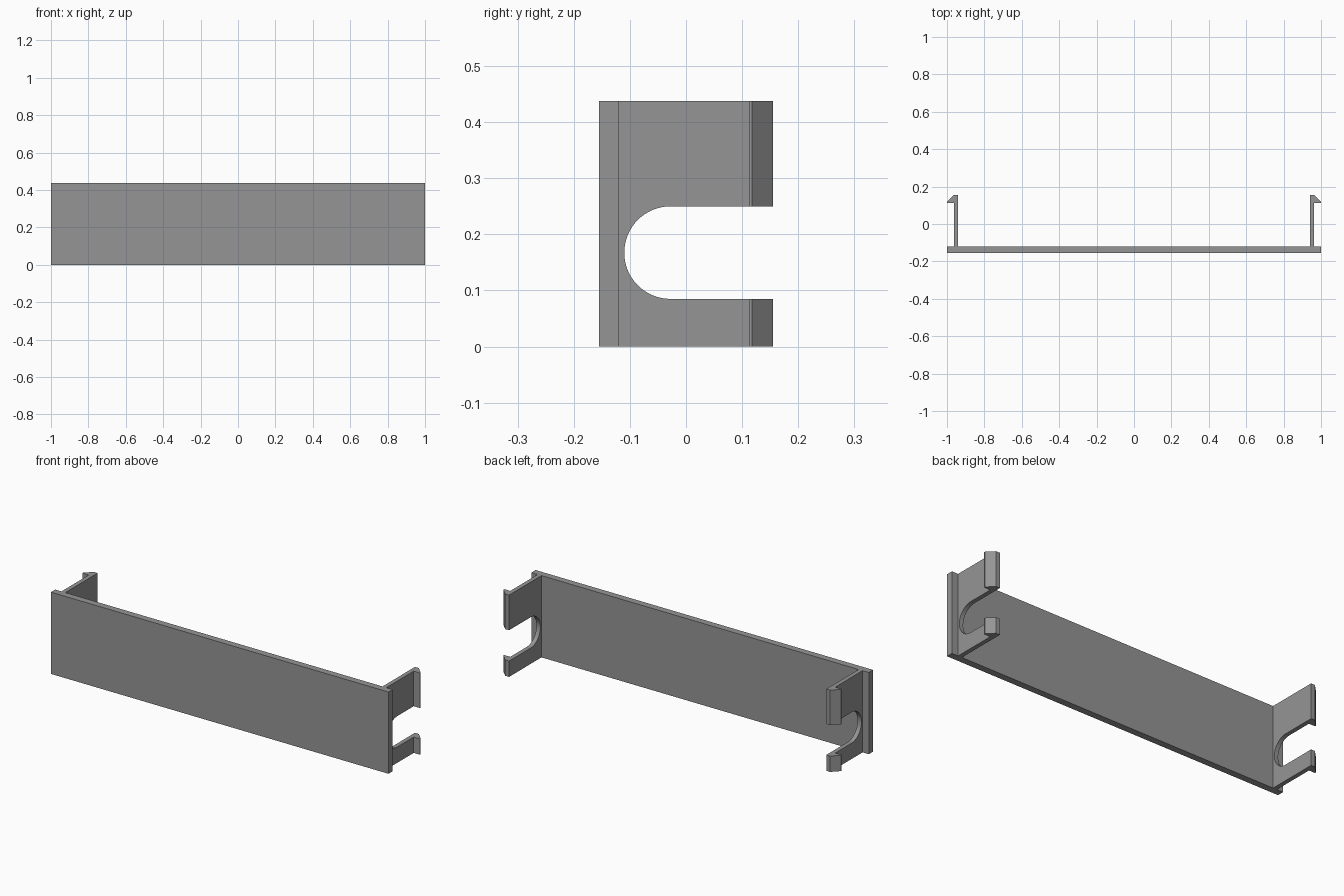
import bpy, bmesh, math

if "Cube" in bpy.data.objects:
    bpy.data.objects.remove(bpy.data.objects["Cube"])

HEIGHT = 0.438

grey = bpy.data.materials.new("plain grey")
grey.diffuse_color = (0.3, 0.3, 0.3, 1)
grey.use_nodes = True
grey.node_tree.nodes["Principled BSDF"].inputs["Base Color"].default_value = grey.diffuse_color


def prism(name, points, offset):
    """Extrude a closed outline of 3D points by an offset."""
    bm = bmesh.new()
    face = bm.faces.new([bm.verts.new(p) for p in points])
    ext = bmesh.ops.extrude_face_region(bm, geom=[face])
    verts = [v for v in ext["geom"] if isinstance(v, bmesh.types.BMVert)]
    bmesh.ops.translate(bm, verts=verts, vec=offset)
    bmesh.ops.recalc_face_normals(bm, faces=bm.faces)
    mesh = bpy.data.meshes.new(name)
    bm.to_mesh(mesh)
    bm.free()
    mesh.materials.append(grey)
    obj = bpy.data.objects.new(name, mesh)
    bpy.context.collection.objects.link(obj)
    return obj


# Panel, clip arms and barbed hooks: right half of the plan outline, mirrored
half = [(1, -0.155), (1, -0.119), (0.963, -0.119), (0.963, 0.112), (1, 0.112),
        (1, 0.118), (0.963, 0.155), (0.94, 0.155), (0.94, -0.119)]
outline = half + [(-x, y) for x, y in reversed(half)]
panel = prism("clip_panel", [(x, y, 0) for x, y in outline], (0, 0, HEIGHT))

# Round-ended slot through both arms, open at the back
radius, cy, cz = 0.0825, -0.0275, 0.1675
arc = [(cy - radius * math.sin(a), cz + radius * math.cos(a))
       for a in (math.pi * i / 32 for i in range(33))]
slot = [(0.3, cz + radius)] + arc + [(0.3, cz - radius)]
cutter = prism("slot_cutter", [(-1.2, y, z) for y, z in slot], (2.4, 0, 0))
cutter.hide_render = True

cut = panel.modifiers.new("slot", "BOOLEAN")
cut.operation = "DIFFERENCE"
cut.solver = "EXACT"
cut.object = cutter
bpy.context.view_layer.objects.active = panel
panel.select_set(True)
cutter.select_set(False)
bpy.ops.object.modifier_apply(modifier=cut.name)
bpy.data.objects.remove(cutter)
bpy.ops.object.shade_smooth_by_angle(angle=math.radians(30))
